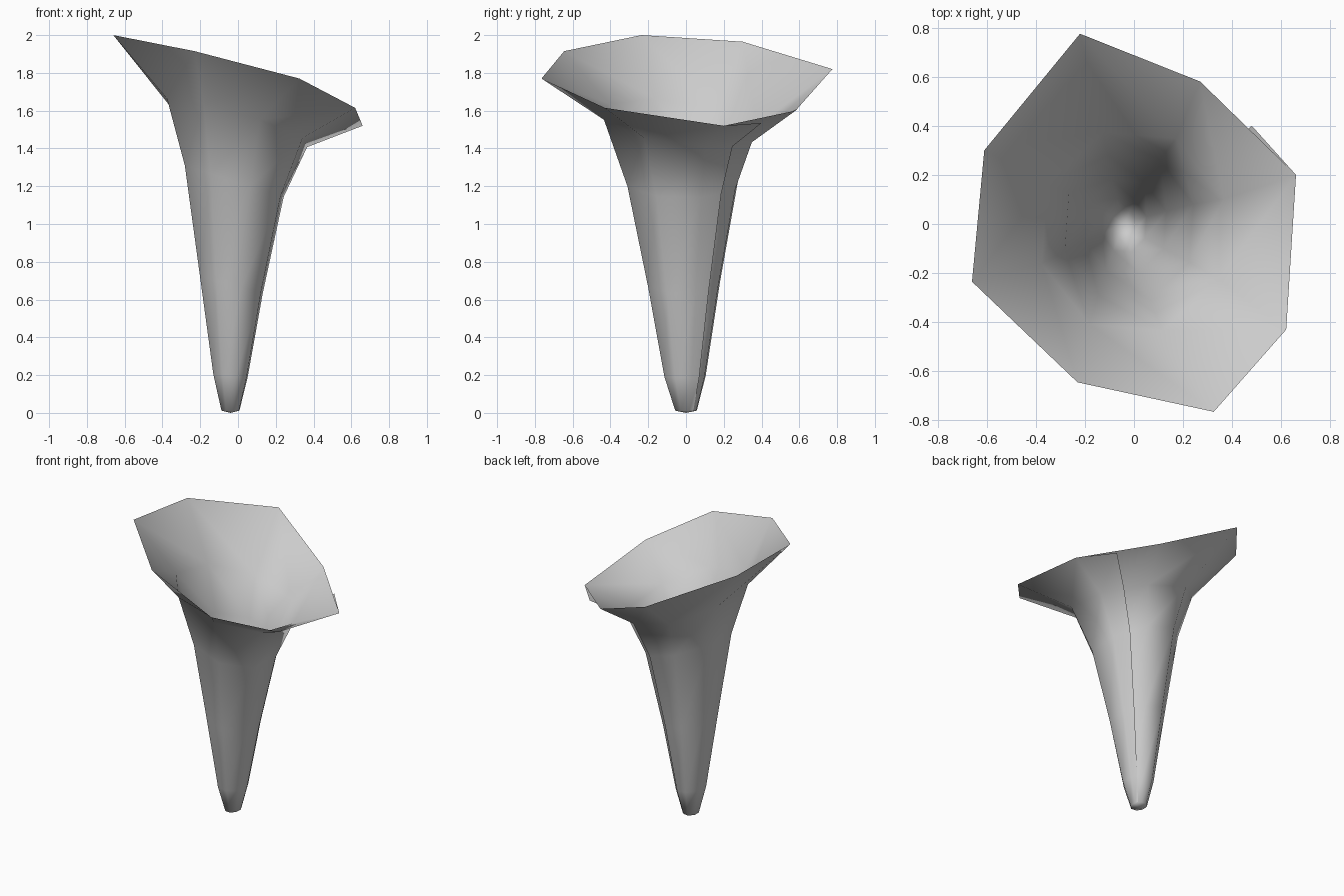
import bpy
import bmesh
from math import cos, sin, radians

cube = bpy.data.objects.get("Cube")
if cube:
    bpy.data.objects.remove(cube, do_unlink=True)

SIDES = 8
START = 18  # direction of the lapped seam, degrees

# Material
grey = bpy.data.materials.new("soft grey")
grey.use_nodes = True
COLOUR = (0.6, 0.6, 0.6, 1)
grey.diffuse_color = COLOUR
grey.node_tree.nodes["Principled BSDF"].inputs["Base Color"].default_value = COLOUR

# Tube rings: centre x, centre y, radius x, radius y, height, slope x, slope y
RINGS = [
    (-0.04, 0.0, 0.05, 0.06, 0.012, 0, 0),
    (-0.04, -0.005, 0.095, 0.115, 0.19, -0.1, 0),
    (-0.035, -0.01, 0.175, 0.2, 0.67, -0.27, 0),
    (-0.02, -0.015, 0.275, 0.31, 1.22, -0.32, 0),
    (-0.005, -0.03, 0.39, 0.425, 1.53, -0.3, -0.13),
]

# Slanted irregular rim, starting at the seam and running anticlockwise
RIM = [
    (0.66, 0.2, 1.52), (0.27, 0.58, 1.6), (-0.22, 0.775, 1.82), (-0.61, 0.3, 1.965),
    (-0.66, -0.235, 2.0), (-0.23, -0.645, 1.915), (0.325, -0.765, 1.77), (0.62, -0.43, 1.615),
]


def ring_point(ring, column, grow=1.0):
    cx, cy, rx, ry, z, sx, sy = ring
    a = radians(START + column * 360 / SIDES)
    x, y = cx + rx * grow * cos(a), cy + ry * grow * sin(a)
    return x, y, z + sx * x + sy * y


bm = bmesh.new()

# Flared tube
rows = [[bm.verts.new(ring_point(r, c)) for c in range(SIDES)] for r in RINGS]
rows.append([bm.verts.new(p) for p in RIM])
for low, high in zip(rows, rows[1:]):
    for c in range(SIDES):
        n = (c + 1) % SIDES
        bm.faces.new((low[c], low[n], high[n], high[c]))

# Rounded foot
tip = bm.verts.new((-0.04, 0, 0))
for c in range(SIDES):
    bm.faces.new((rows[0][(c + 1) % SIDES], rows[0][c], tip))

# Narrow flap lapped over the outside of the seam
flap = [bm.verts.new(ring_point(r, 0.5, 1.0)) for r in RINGS]
flap.append(bm.verts.new((0.48, 0.4, 1.535)))
for i in range(len(rows) - 1):
    bm.faces.new((rows[i][0], flap[i], flap[i + 1], rows[i + 1][0]))

mesh = bpy.data.meshes.new("flared_funnel")
bm.to_mesh(mesh)
bm.free()
mesh.materials.append(grey)
for face in mesh.polygons:
    face.use_smooth = True
funnel = bpy.data.objects.new("flared_funnel", mesh)
bpy.context.collection.objects.link(funnel)
